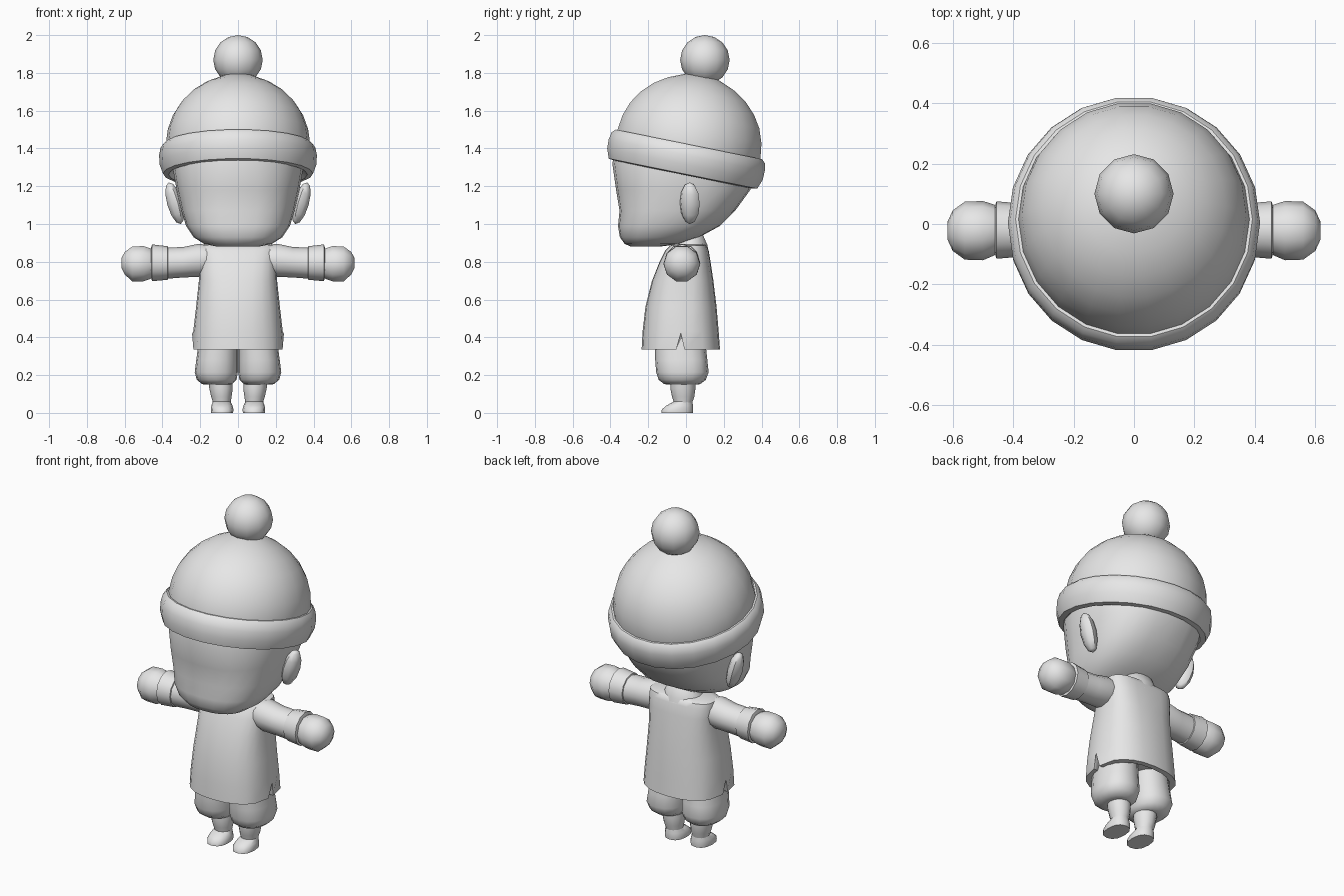
import bpy, bmesh, math
from mathutils import Matrix, Vector

grey = bpy.data.materials.new("plain grey")
grey.diffuse_color = (0.8, 0.8, 0.8, 1)


def finish(name, bm, mirror=False):
    """Turn a bmesh into an object, optionally mirrored across x."""
    bmesh.ops.recalc_face_normals(bm, faces=bm.faces)
    me = bpy.data.meshes.new(name)
    bm.to_mesh(me)
    bm.free()
    me.materials.append(grey)
    ob = bpy.data.objects.new(name, me)
    bpy.context.collection.objects.link(ob)
    if mirror:
        ob.modifiers.new("mirror", 'MIRROR').use_mirror_merge = False
    return ob


def loft(rings, n, axis='z'):
    """Rings: (height, centre u, half width u, v min, v max, squareness)."""
    bm = bmesh.new()
    loops = []
    for h, u0, ru, v0, v1, e in rings:
        loop = []
        for i in range(n):
            a = 2 * math.pi * i / n
            c, s = math.cos(a), math.sin(a)
            u = u0 + ru * math.copysign(abs(c) ** (2 / e), c)
            v = (v0 + v1) / 2 + (v1 - v0) / 2 * math.copysign(abs(s) ** (2 / e), s)
            loop.append(bm.verts.new((u, v, h) if axis == 'z' else (h, u, v)))
        loops.append(loop)
    for a, b in zip(loops, loops[1:]):
        for i in range(n):
            j = (i + 1) % n
            bm.faces.new((a[i], a[j], b[j], b[i]))
    bm.faces.new(loops[0])
    bm.faces.new(loops[-1])
    return bm, loops


# Head: full face in front, sloping up to the nape behind
finish("head", loft([
    (0.88, 0, 0.11, -0.29, -0.14, 2.2), (0.895, 0, 0.18, -0.325, -0.03, 2.3),
    (0.93, 0, 0.235, -0.35, 0.07, 2.4), (0.99, 0, 0.275, -0.36, 0.18, 2.5),
    (1.07, 0, 0.30, -0.352, 0.26, 2.5), (1.18, 0, 0.325, -0.37, 0.34, 2.4),
    (1.32, 0, 0.35, -0.39, 0.38, 2.2), (1.42, 0, 0.34, -0.37, 0.37, 2)], 24)[0])

# Ears
bm = bmesh.new()
bmesh.ops.create_uvsphere(
    bm, u_segments=8, v_segments=6, radius=1,
    matrix=Matrix.Translation((0.335, 0.02, 1.11)) @ Matrix.Rotation(0.28, 4, 'Y')
    @ Matrix.Rotation(-0.3, 4, 'Z') @ Matrix.Diagonal((0.042, 0.055, 0.115, 1)))
finish("ears", bm, True)

# Hat: rolled brim and dome, both tilted back
tilt = Matrix.Translation((0, 0, 1.345)) @ Matrix.Rotation(-0.2, 4, 'X')


def turned(name, profile):
    bm, _ = loft([(w, 0, r * 0.98, -r, r, 2) for r, w in profile], 22)
    bm.transform(tilt)
    finish(name, bm)


turned("hat_brim", [(0.34, -0.05), (0.375, -0.085), (0.405, -0.08), (0.424, -0.03),
                    (0.426, 0.02), (0.418, 0.06), (0.40, 0.078), (0.37, 0.078)])
turned("hat_dome", [(0.38, 0.0), (0.39, 0.08), (0.379, 0.16), (0.352, 0.235),
                    (0.31, 0.30), (0.25, 0.36), (0.18, 0.405), (0.09, 0.442),
                    (0.02, 0.455)])

# Pompom
bm = bmesh.new()
bmesh.ops.create_uvsphere(bm, u_segments=12, v_segments=8, radius=0.131,
                          matrix=Matrix.Translation((0, 0.1, 1.869)))
finish("pompom", bm)

# Tunic with a small slit at each side of the hem
bm, loops = loft([
    (0.38, 0, 0.20, -0.19, 0.135, 2.3), (0.335, 0, 0.215, -0.205, 0.15, 2.3),
    (0.335, 0, 0.243, -0.235, 0.18, 2.4), (0.43, 0, 0.237, -0.23, 0.173, 2.4),
    (0.56, 0, 0.222, -0.215, 0.162, 2.5), (0.70, 0, 0.207, -0.18, 0.145, 2.7),
    (0.80, 0, 0.203, -0.14, 0.13, 3), (0.86, 0, 0.205, -0.11, 0.12, 3),
    (0.885, 0, 0.20, -0.085, 0.11, 3), (0.895, 0, 0.17, -0.06, 0.09, 2.5)], 24)
for ring in (loops[1], loops[2]):
    for i in (0, 12):
        ring[i].co.z = 0.42
        for k in (-1, 1):
            v = ring[(i + k) % 24]
            v.co.y = -0.03 + math.copysign(0.022, v.co.y + 0.03)
finish("tunic", bm)

# Collar
finish("collar", loft([
    (0.84, 0, 0.14, -0.09, 0.125, 2), (0.89, 0, 0.11, -0.07, 0.115, 2),
    (0.94, 0, 0.085, -0.01, 0.092, 2), (0.95, 0, 0.07, 0.0, 0.08, 2)], 14)[0])

# Sleeves, cuffs and hands
finish("sleeves", loft([
    (0.16, -0.02, 0.08, 0.73, 0.89, 2), (0.21, -0.02, 0.09, 0.72, 0.895, 2),
    (0.29, -0.02, 0.083, 0.717, 0.878, 2), (0.38, -0.02, 0.082, 0.71, 0.875, 2)],
    12, 'x')[0], True)
finish("cuffs", loft([
    (0.368, -0.02, 0.075, 0.72, 0.87, 2), (0.372, -0.02, 0.088, 0.705, 0.882, 2),
    (0.455, -0.02, 0.095, 0.697, 0.892, 2), (0.46, -0.02, 0.08, 0.715, 0.875, 2)],
    12, 'x')[0], True)
finish("hands", loft([
    (0.44, -0.02, 0.075, 0.715, 0.865, 2), (0.465, -0.02, 0.085, 0.705, 0.875, 2),
    (0.50, -0.022, 0.098, 0.692, 0.888, 2), (0.56, -0.022, 0.096, 0.692, 0.885, 2),
    (0.60, -0.022, 0.067, 0.73, 0.855, 2), (0.617, -0.022, 0.03, 0.765, 0.82, 2)],
    10, 'x')[0], True)

# Baggy trousers, lower legs and feet
finish("trousers", loft([
    (0.15, 0.105, 0.055, -0.08, 0.05, 2), (0.152, 0.11, 0.08, -0.115, 0.075, 2),
    (0.175, 0.113, 0.105, -0.145, 0.105, 2.2), (0.215, 0.115, 0.114, -0.158, 0.12, 2.3),
    (0.28, 0.111, 0.11, -0.163, 0.113, 2.3), (0.40, 0.103, 0.102, -0.165, 0.10, 2.3)],
    16)[0], True)
finish("lower_legs", loft([
    (0.03, 0.085, 0.045, -0.06, 0.03, 2), (0.06, 0.086, 0.048, -0.066, 0.035, 2),
    (0.085, 0.088, 0.054, -0.074, 0.044, 2), (0.13, 0.09, 0.062, -0.083, 0.05, 2),
    (0.18, 0.095, 0.062, -0.08, 0.05, 2)], 12)[0], True)
finish("feet", loft([
    (0.0, 0.084, 0.058, -0.13, 0.036, 2.4), (0.018, 0.084, 0.06, -0.128, 0.038, 2.4),
    (0.038, 0.085, 0.056, -0.105, 0.037, 2.2), (0.06, 0.086, 0.047, -0.066, 0.034, 2)],
    12)[0], True)

# Smooth shading with crisp edges
for ob in bpy.context.collection.objects:
    ob.select_set(True)
    bpy.context.view_layer.objects.active = ob
bpy.ops.object.shade_smooth_by_angle(angle=math.radians(45))
